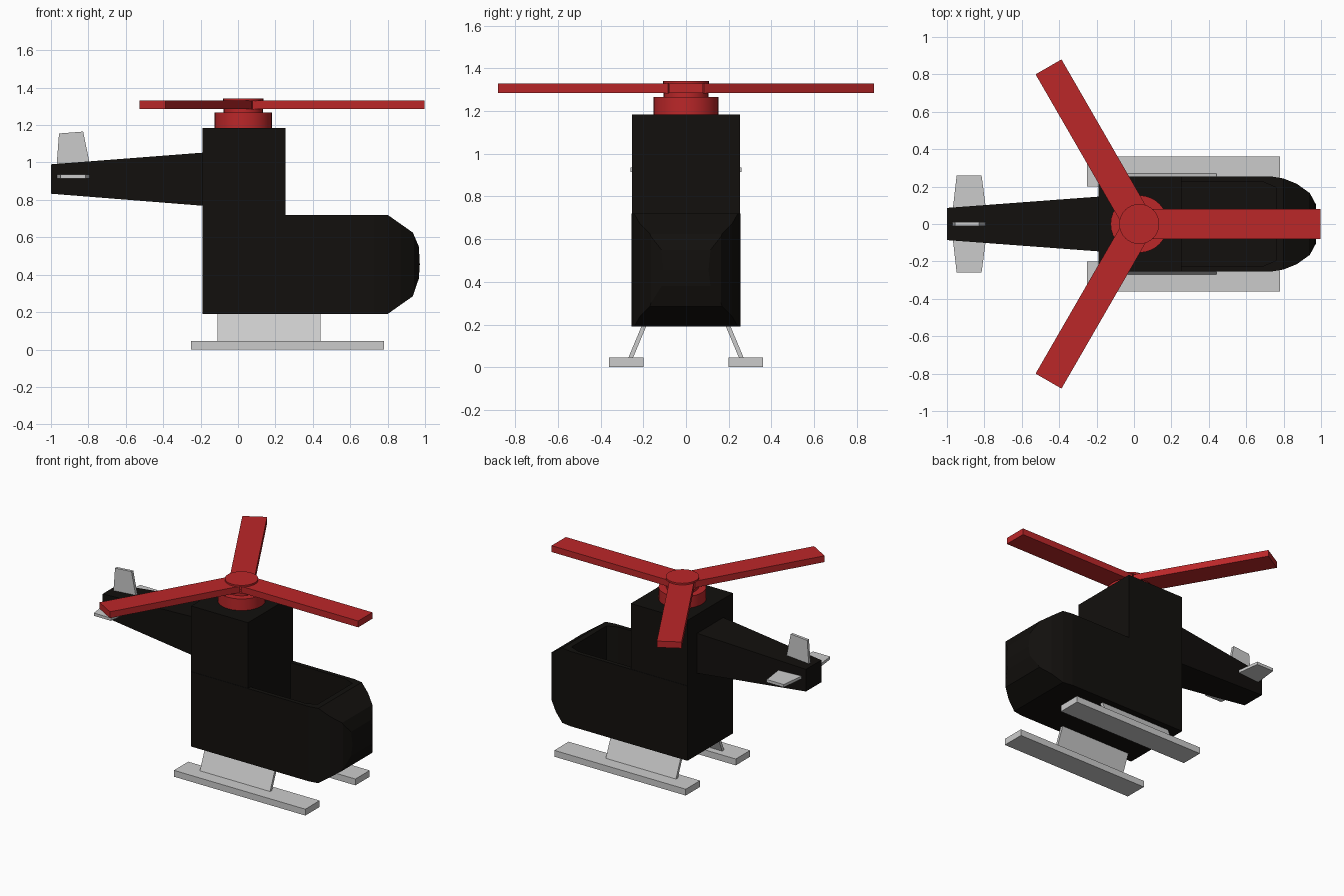
import bpy, bmesh, math
from mathutils import Matrix, Vector

if "Cube" in bpy.data.objects:
    bpy.data.objects.remove(bpy.data.objects["Cube"])


def material(name, color):
    m = bpy.data.materials.new(name)
    m.diffuse_color = color
    m.use_nodes = True
    m.node_tree.nodes["Principled BSDF"].inputs["Base Color"].default_value = m.diffuse_color
    return m


BLACK = material("black", (0.006, 0.005, 0.004, 1))
RED = material("red", (0.5, 0.02, 0.022, 1))


def finish(name, bm, mat=None):
    bmesh.ops.recalc_face_normals(bm, faces=bm.faces[:])
    me = bpy.data.meshes.new(name)
    bm.to_mesh(me)
    bm.free()
    ob = bpy.data.objects.new(name, me)
    bpy.context.collection.objects.link(ob)
    if mat:
        me.materials.append(mat)
    return ob


def loft(name, a, b, mat=None):
    """Solid between two matching outlines."""
    bm = bmesh.new()
    va, vb = [bm.verts.new(p) for p in a], [bm.verts.new(p) for p in b]
    bm.faces.new(va)
    bm.faces.new(vb)
    n = len(a)
    for i in range(n):
        j = (i + 1) % n
        bm.faces.new((va[i], va[j], vb[j], vb[i]))
    return finish(name, bm, mat)


def box(name, x, y, z, mat=None):
    ring = [(x[0], y[0]), (x[1], y[0]), (x[1], y[1]), (x[0], y[1])]
    return loft(name, [(*p, z[0]) for p in ring], [(*p, z[1]) for p in ring], mat)


def disc(name, x, r, z0, z1, mat):
    bm = bmesh.new()
    bmesh.ops.create_cone(bm, cap_ends=True, segments=32, radius1=r, radius2=r, depth=z1 - z0,
                          matrix=Matrix.Translation((x, 0, (z0 + z1) / 2)))
    ob = finish(name, bm, mat)
    bpy.context.view_layer.objects.active = ob
    ob.select_set(True)
    bpy.ops.object.shade_smooth_by_angle()
    ob.select_set(False)
    return ob


def cut(ob, tool, op):
    mod = ob.modifiers.new(op, 'BOOLEAN')
    mod.operation, mod.object, mod.solver = op, tool, 'EXACT'
    bpy.context.view_layer.objects.active = ob
    bpy.ops.object.modifier_apply(modifier=mod.name)
    bpy.data.objects.remove(tool)


# cabin: side profile intersected with plan profile, open cockpit on top
side = [(-.19, .19), (.80, .19), (.935, .285), (.967, .38), (.972, .455),
        (.967, .55), (.935, .625), (.80, .72), (-.19, .72)]
cabin = loft("cabin", [(x, -.257, z) for x, z in side], [(x, .257, z) for x, z in side], BLACK)
half = [(-.3, .255), (.73, .255), (.80, .243), (.87, .215), (.94, .165), (.975, .10)]
plan = half + [(x, -y) for x, y in reversed(half)]
cut(cabin, loft("plan_cutter", [(*p, 0) for p in plan], [(*p, 1) for p in plan]), 'INTERSECT')
rim = [(.255, -.225), (.69, -.225), (.76, -.195), (.76, .195), (.69, .225), (.255, .225)]
cut(cabin, loft("cockpit_cutter", [(*p, .30) for p in rim], [(*p, 1) for p in rim]), 'DIFFERENCE')

# engine tower and tapered tail
box("engine_tower", (-.19, .255), (-.253, .253), (.72, 1.185), BLACK)


def section(x, y, z0, z1):
    return [(x, -y, z0), (x, y, z0), (x, y, z1), (x, -y, z1)]


loft("tail_boom", section(-1, .086, .833, .99), section(-.18, .147, .768, 1.053), BLACK)

# tail fins
fin = [(-.97, .98), (-.79, .98), (-.828, 1.165), (-.957, 1.155)]
loft("tail_fin", [(x, -.01, z) for x, z in fin], [(x, .01, z) for x, z in fin])
for s, side_name in ((1, "left"), (-1, "right")):
    wing = [(-.97, s * .07), (-.79, s * .07), (-.815, s * .26), (-.948, s * .26)]
    loft("stabilizer_" + side_name, [(*p, .915) for p in wing], [(*p, .935) for p in wing])
    # landing skids with slanted struts
    box("skid_" + side_name, (-.25, .78), sorted((s * .20, s * .36)), (0, .045))
    strut = [(s * .25, .04), (s * .272, .04), (s * .205, .20), (s * .183, .20)]
    loft("skid_strut_" + side_name, [(-.11, *p) for p in strut], [(.44, *p) for p in strut])

# rotor
CX = .028
disc("rotor_base", CX, .153, 1.185, 1.267, RED)
disc("rotor_collar", CX, .105, 1.267, 1.285, RED)
disc("rotor_stem", CX, .05, 1.28, 1.335, RED)
disc("rotor_cap", CX, .107, 1.329, 1.342, RED)
for i in range(3):
    blade = box(f"rotor_blade_{i + 1}", (.05, .97), (-.08, .08), (1.285, 1.33), RED)
    blade.rotation_euler.z = i * math.tau / 3
    blade.location.x = CX
